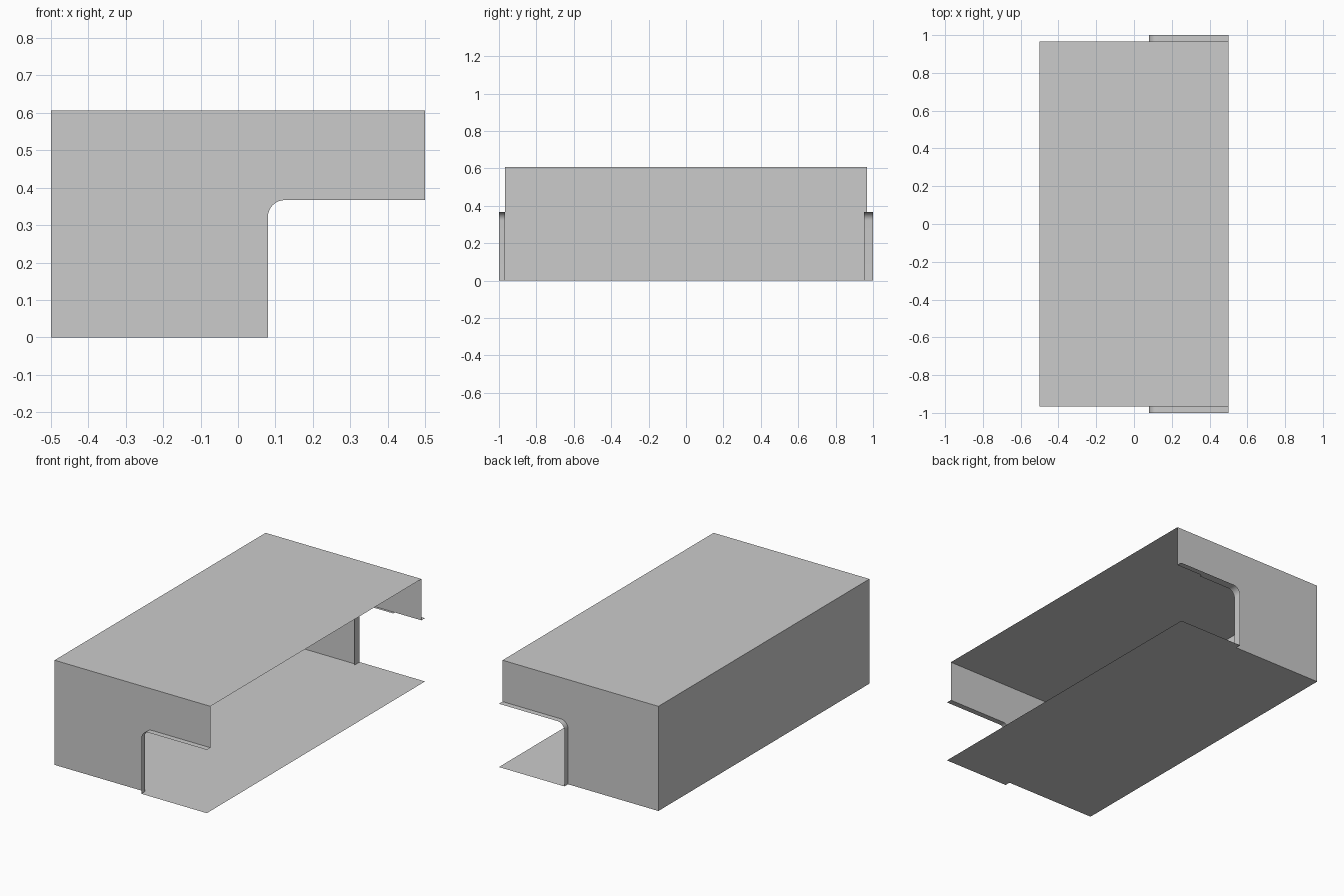
import bpy, bmesh, math

if "Cube" in bpy.data.objects:
    bpy.data.objects.remove(bpy.data.objects["Cube"])

X0, X1 = -0.5, 0.5       # closed back, open front
YW, YL = 0.967, 1.0      # wall plane, outer lip edge
H = 0.607
CX, CZ, R = 0.08, 0.367, 0.045   # side cut-out corner and fillet radius


def make(name, faces, smooth=False):
    bm = bmesh.new()
    for f in faces:
        bm.faces.new([bm.verts.new(p) for p in f])
    bmesh.ops.remove_doubles(bm, verts=bm.verts, dist=1e-5)
    me = bpy.data.meshes.new(name)
    bm.to_mesh(me)
    bm.free()
    ob = bpy.data.objects.new(name, me)
    bpy.context.collection.objects.link(ob)
    if smooth:
        bpy.context.view_layer.objects.active = ob
        ob.select_set(True)
        bpy.ops.object.shade_smooth_by_angle(angle=math.radians(30))
        ob.select_set(False)
    return ob


# Cut-out edge profile in (x, z): up, round the corner, then forward
N = 8
arc = [(CX + R - R * math.cos(i / N * math.pi / 2),
        CZ - R + R * math.sin(i / N * math.pi / 2)) for i in range(N + 1)]
edge = [(CX, 0)] + arc + [(X1, CZ)]


def strip(path, ya, yb, flip):
    out = []
    for (xa, za), (xb, zb) in zip(path, path[1:]):
        f = [(xa, ya, za), (xb, ya, zb), (xb, yb, zb), (xa, yb, za)]
        out.append(f[::-1] if flip else f)
    return out


# Top and back panels
make("top_panel", [[(X0, -YW, H), (X1, -YW, H), (X1, YW, H), (X0, YW, H)]])
make("back_panel", [[(X0, YW, 0), (X0, -YW, 0), (X0, -YW, H), (X0, YW, H)]])

# Floor, widened to the lip edges beside the cut-outs
make("floor_panel", [[(x, y, 0) for x, y in (
    (X0, YW), (CX, YW), (CX, YL), (X1, YL),
    (X1, -YL), (CX, -YL), (CX, -YW), (X0, -YW))]])

# Side walls and the outward lips around their cut-outs
outline = [(X0, 0)] + edge + [(X1, H), (X0, H)]
for side, s in (("near", -1), ("far", 1)):
    wall = [(x, s * YW, z) for x, z in outline]
    make(side + "_side_wall", [wall if s < 0 else wall[::-1]])
    make(side + "_lip", strip(edge, s * YW, s * YL, s < 0), True)

# Far lip also returns slightly inward, ending part way along the top
inner = [(CX, 0)] + arc + [(0.33, CZ)]
make("far_inner_lip", strip(inner, 0.952, YW, False), True)
